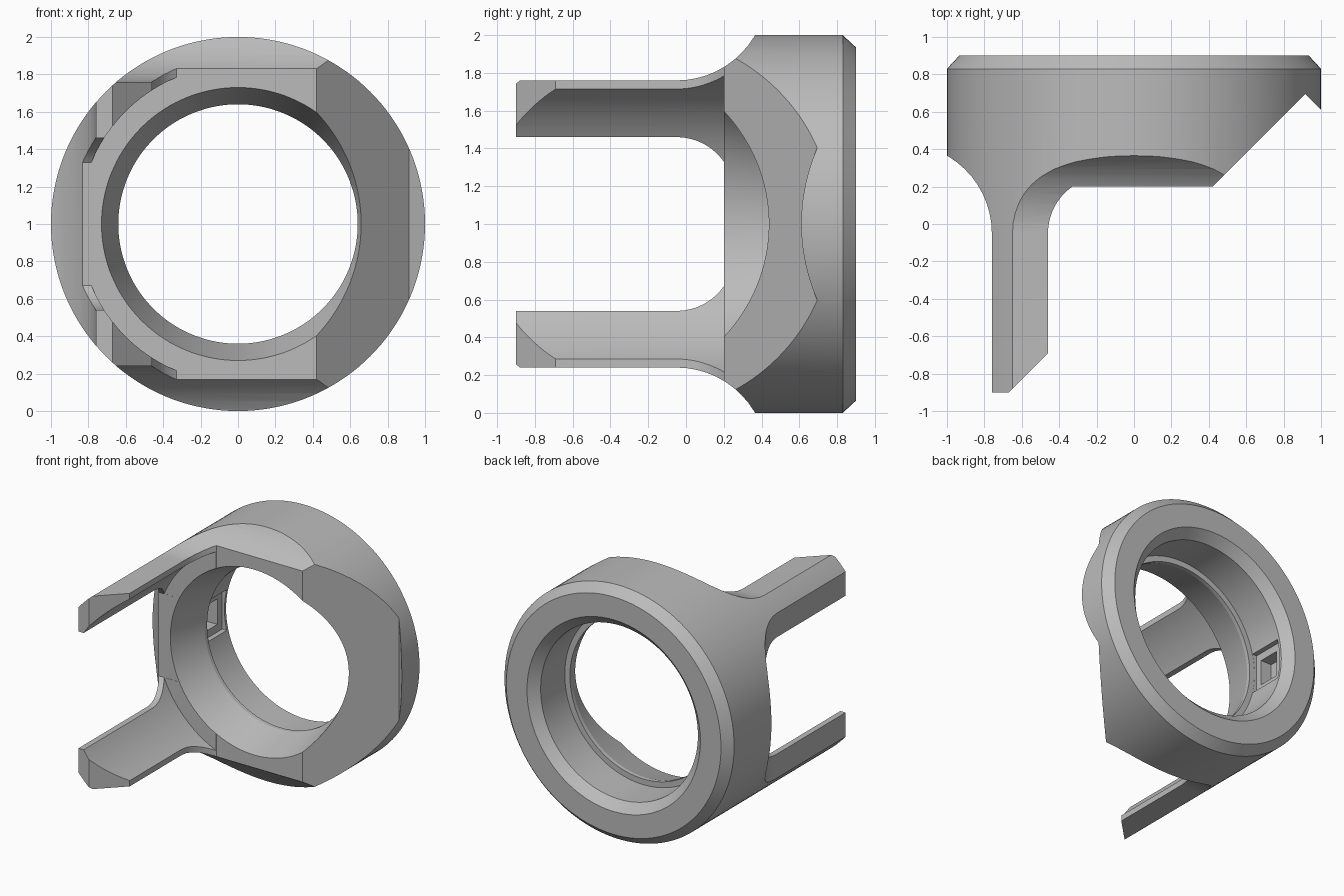
import bpy, bmesh, math
from mathutils import Vector

if "Cube" in bpy.data.objects:
    bpy.data.objects.remove(bpy.data.objects["Cube"], do_unlink=True)

FRONT = 0.2005   # front plane of the ring
BEND = -0.05     # where the prongs start to flare


def to_object(bm, name):
    bmesh.ops.recalc_face_normals(bm, faces=bm.faces)
    mesh = bpy.data.meshes.new(name)
    bm.to_mesh(mesh)
    bm.free()
    obj = bpy.data.objects.new(name, mesh)
    bpy.context.scene.collection.objects.link(obj)
    return obj


def lathe(name, profile, steps=144):
    """Revolve a closed (radius, y) profile about the ring axis."""
    bm = bmesh.new()
    vs = [bm.verts.new((r, y, 1)) for r, y in profile]
    es = [bm.edges.new((v, vs[i - 1])) for i, v in enumerate(vs)]
    bmesh.ops.spin(bm, geom=vs + es, cent=(0, 0, 1), axis=(0, 1, 0),
                   angle=math.tau, steps=steps, use_merge=True)
    bmesh.ops.remove_doubles(bm, verts=bm.verts, dist=1e-5)
    return to_object(bm, name)


def prism(name, points, axis, lo, hi):
    """Extrude (y, offset) points along x, or (x, y) points along z."""
    def place(p, h):
        return (h, p[0], 1 + p[1]) if axis == "x" else (p[0], p[1], h)
    bm = bmesh.new()
    face = bm.faces.new([bm.verts.new(place(p, lo)) for p in points])
    new = bmesh.ops.extrude_face_region(bm, geom=[face])["geom"]
    move = Vector(place(points[0], hi)) - Vector(place(points[0], lo))
    bmesh.ops.translate(bm, vec=move,
                        verts=[g for g in new if isinstance(g, bmesh.types.BMVert)])
    return to_object(bm, name)


def flare(radius, end, steps=12):
    """(y, rise) points of a fillet leaving the prong tangentially."""
    top = math.asin((end - BEND) / radius)
    return [(BEND + radius * math.sin(top * i / steps),
             radius * (1 - math.cos(top * i / steps))) for i in range(steps + 1)]


def cut(obj, cutter):
    cutter.hide_render = True
    mod = obj.modifiers.new("cut", "BOOLEAN")
    mod.operation, mod.solver, mod.object = "DIFFERENCE", "EXACT", cutter
    bpy.context.view_layer.objects.active = obj
    bpy.ops.object.modifier_apply(modifier=mod.name)
    bpy.data.objects.remove(cutter, do_unlink=True)


# Ring and full front sleeve in one revolved profile
collar = lathe("collar_with_prongs", [
    (0.85, -0.9), (1, -0.9), (1, 0.83), (0.935, 0.9), (0.755, 0.9),
    (0.685, 0.83), (0.685, 0.53), (0.64, 0.53), (0.64, 0.5),
    (0.73, 0.2), (0.85, 0.2)])

# Flared outer sides: top, bottom and the prong side
outer = [(-1, 0.76)] + [(y, 0.76 + d) for y, d in flare(0.48, 0.42)]
outer += [(0.42, 1.3), (-1, 1.3)]
for side in (1, -1):
    cut(collar, prism("outer_cutter", [(y, side * d) for y, d in outer], "x", -1.5, 1.5))
cut(collar, prism("side_cutter", [(-d, y) for y, d in outer], "z", -0.5, 2.5))

# Open front, slanted prong tips, slanted flank and its small notch
inner = flare(0.305, FRONT)
front = [(-0.77, -1), (-0.46, -0.69)] + [(-0.46 + d, y) for y, d in inner]
front += [(0.42, FRONT), (0.915, 0.695), (1.1, 0.51), (1.1, -1)]
cut(collar, prism("front_cutter", front, "z", -0.5, 2.5))

# Gap between the two prongs
half = [(-1, 0.46)] + [(y, 0.46 - d) for y, d in inner]
gap = half + [(y, -z) for y, z in reversed(half)]
cut(collar, prism("gap_cutter", gap, "x", -1.3, -0.35))

# Flat pad in the bore with a small pocket
for z, x, y0, y1 in ((0.16, -0.705, 0.531, 0.81), (0.1, -0.8, 0.58, 0.75)):
    cut(collar, prism("pad_cutter", [(y0, -z), (y1, -z), (y1, z), (y0, z)], "x", x, -0.5))

# Single grey finish
grey = bpy.data.materials.new("plain_grey")
grey.use_nodes = True
colour = (0.5, 0.5, 0.5, 1)
grey.diffuse_color = colour
grey.node_tree.nodes["Principled BSDF"].inputs["Base Color"].default_value = colour
collar.data.materials.clear()
collar.data.materials.append(grey)

bpy.ops.object.select_all(action="DESELECT")
collar.select_set(True)
bpy.context.view_layer.objects.active = collar
bpy.ops.object.shade_smooth_by_angle(angle=math.radians(14))
